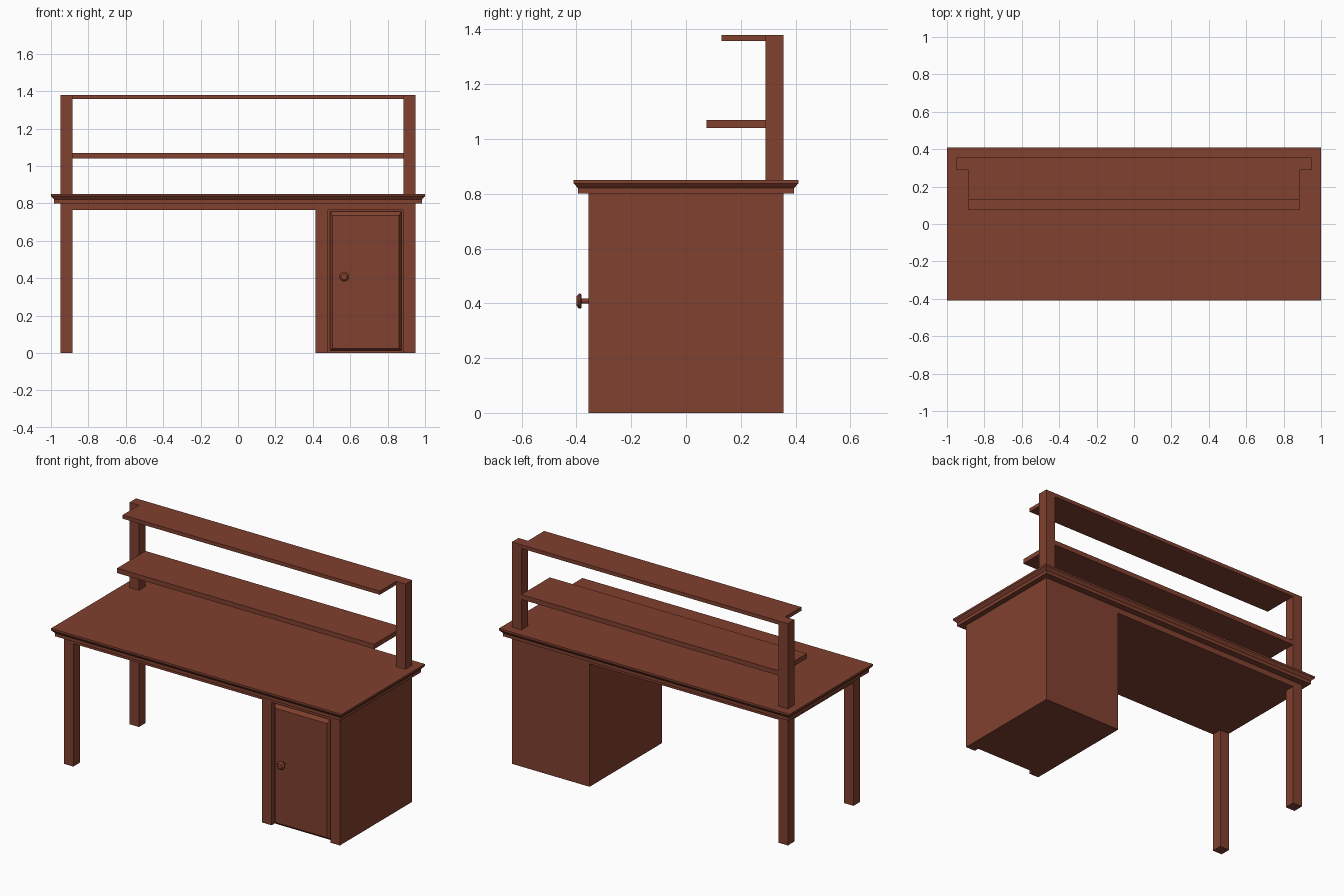
import bpy, bmesh, math

if "Cube" in bpy.data.objects:
    bpy.data.objects.remove(bpy.data.objects["Cube"])

wood = bpy.data.materials.new("reddish_wood")
wood.diffuse_color = (0.22, 0.052, 0.028, 1)
wood.use_nodes = True
wood.node_tree.nodes["Principled BSDF"].inputs["Base Color"].default_value = wood.diffuse_color


def finish(name, bm):
    bmesh.ops.recalc_face_normals(bm, faces=bm.faces[:])
    me = bpy.data.meshes.new(name)
    bm.to_mesh(me)
    bm.free()
    me.materials.append(wood)
    ob = bpy.data.objects.new(name, me)
    bpy.context.collection.objects.link(ob)
    return ob


def loft(name, rings):
    """Skin equal-length rings of points and cap both ends."""
    bm = bmesh.new()
    loops = [[bm.verts.new(p) for p in ring] for ring in rings]
    n = len(loops[0])
    for a, b in zip(loops, loops[1:]):
        for i in range(n):
            j = (i + 1) % n
            bm.faces.new((a[i], a[j], b[j], b[i]))
    bm.faces.new(loops[0])
    bm.faces.new(loops[-1])
    return finish(name, bm)


def rect(x0, x1, y0, y1):
    return [(x0, y0), (x1, y0), (x1, y1), (x0, y1)]


def prism(name, outline, z0, z1):
    return loft(name, [[(x, y, z) for x, y in outline] for z in (z0, z1)])


# Desktop with moulded edge: (half width, half depth, height)
edge = [(0.983, 0.395, 0.80), (0.983, 0.395, 0.82),
        (0.998, 0.408, 0.836), (1.0, 0.41, 0.838), (1.0, 0.41, 0.85)]
loft("desktop", [[(x, y, z) for x, y in rect(-a, a, -b, b)] for a, b, z in edge])

# Frame under the top
prism("top_frame", rect(-0.95, 0.95, -0.355, 0.355), 0.765, 0.80)

# Left legs and shelf posts
prism("front_leg", rect(-0.95, -0.885, -0.355, -0.29), 0, 0.765)
prism("back_leg", rect(-0.95, -0.885, 0.29, 0.355), 0, 0.765)
prism("left_post", rect(-0.95, -0.885, 0.29, 0.355), 0.85, 1.38)
prism("right_post", rect(0.885, 0.95, 0.29, 0.355), 0.85, 1.38)

# Shelves
prism("lower_shelf", rect(-0.885, 0.885, 0.075, 0.355), 1.04, 1.07)
prism("upper_shelf", rect(-0.885, 0.885, 0.13, 0.355), 1.357, 1.38)

# Cabinet body with stiles either side of the door recess
prism("cabinet", [(0.415, -0.355), (0.48, -0.355), (0.48, -0.325), (0.885, -0.325),
                  (0.885, -0.355), (0.95, -0.355), (0.95, 0.355), (0.415, 0.355)], 0, 0.765)

# Raised door panel with bevelled border: (inset, top inset, y)
steps = [(0.012, 0.008, -0.325), (0.012, 0.008, -0.338), (0.024, 0.03, -0.355)]
loft("door", [[(x, y, z) for x, z in rect(0.48 + s, 0.885 - s, s, 0.765 - t)]
              for s, t, y in steps])

# Door knob turned from a profile: (radius, y)
N = 12
knob = [(0.009, -0.355), (0.009, -0.381), (0.024, -0.381),
        (0.027, -0.385), (0.027, -0.391), (0.017, -0.40)]
loft("door_knob", [[(0.567 + r * math.cos(2 * math.pi * i / N), y,
                     0.408 + r * math.sin(2 * math.pi * i / N)) for i in range(N)]
                   for r, y in knob])
